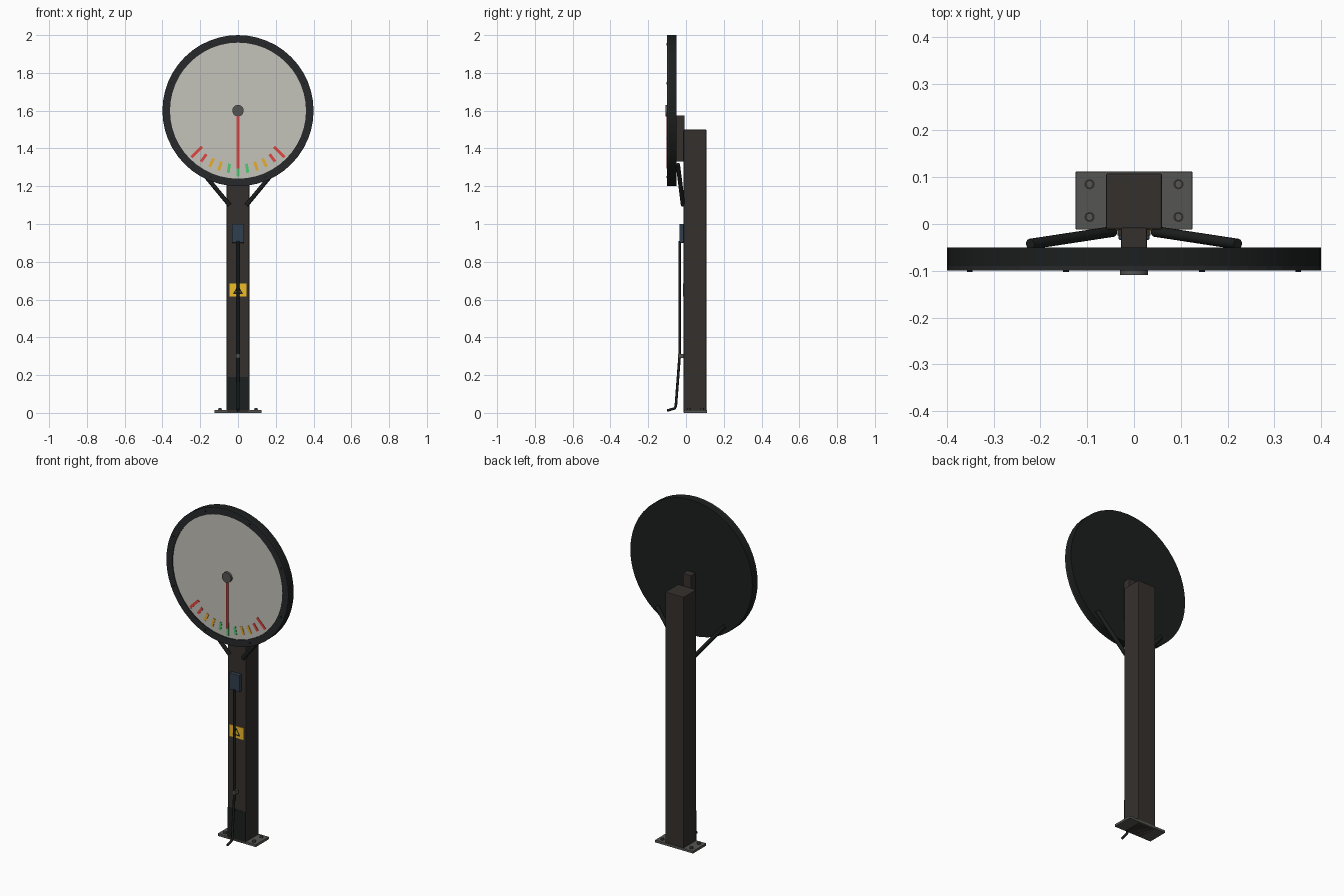
import bpy, math
from mathutils import Vector

if "Cube" in bpy.data.objects:
    bpy.data.objects.remove(bpy.data.objects["Cube"])

CZ = 1.6  # dial centre height


def mat(name, r, g, b):
    m = bpy.data.materials.new(name)
    m.diffuse_color = (r, g, b, 1)
    m.use_nodes = True
    m.node_tree.nodes["Principled BSDF"].inputs["Base Color"].default_value = m.diffuse_color
    return m


STEEL = mat("dark_steel", .035, .03, .026)
BLACK = mat("black", .012, .014, .014)
BROWN = mat("bezel_dark", .02, .022, .024)
GREY = mat("plate_grey", .09, .09, .085)
DIAL = mat("dial_face", .55, .54, .49)
RED = mat("red", .75, .06, .05)
AMBER = mat("amber", .8, .42, .03)
GREEN = mat("green", .08, .6, .16)
BLUE = mat("box_blue", .03, .05, .075)
YELLOW = mat("sign_yellow", .85, .5, .02)


def finish(o, name, m, bevel=0):
    o.name = name
    o.data.materials.append(m)
    if bevel:
        b = o.modifiers.new("bevel", 'BEVEL')
        b.width, b.segments = bevel, 2
    return o


def box(name, lo, hi, m, bevel=0):
    lo, hi = Vector(lo), Vector(hi)
    bpy.ops.mesh.primitive_cube_add(size=1)
    o = bpy.context.object
    for v in o.data.vertices:
        v.co = Vector([(lo[i] + hi[i]) / 2 + v.co[i] * (hi[i] - lo[i]) for i in range(3)])
    return finish(o, name, m, bevel)


def rod(name, a, b, r, m, sides=16, smooth=True):
    a, b = Vector(a), Vector(b)
    d = b - a
    bpy.ops.mesh.primitive_cylinder_add(vertices=sides, radius=r, depth=d.length, location=(a + b) / 2,
                                        rotation=d.to_track_quat('Z', 'Y').to_euler())
    o = bpy.context.object
    if smooth:
        bpy.ops.object.shade_smooth_by_angle()
    return finish(o, name, m)


def mesh(name, verts, faces, m):
    me = bpy.data.meshes.new(name)
    me.from_pydata(verts, [], faces)
    o = bpy.data.objects.new(name, me)
    bpy.context.collection.objects.link(o)
    return finish(o, name, m)


def lathe(name, profile, m, n=48):
    """Closed (radius, y) loop swept round the dial axis."""
    k = len(profile)
    verts = [(r * math.sin(2 * math.pi * i / n), y, CZ + r * math.cos(2 * math.pi * i / n))
             for i in range(n) for r, y in profile]
    faces = [(i * k + j, i * k + (j + 1) % k, (i + 1) % n * k + (j + 1) % k, (i + 1) % n * k + j)
             for i in range(n) for j in range(k)]
    return mesh(name, verts, faces, m)


# post, base plate and anchor bolts
box("post", (-.06, -.012, .0), (.06, .108, 1.5), STEEL, .004)
box("base_plate", (-.125, -.012, 0), (.125, .112, .015), GREY, .002)
for x in (-.095, .095):
    for y in (.015, .085):
        rod("anchor_washer", (x, y, .014), (x, y, .017), .011, STEEL)
        rod("anchor_bolt", (x, y, .016), (x, y, .025), .009, GREY, 6, False)
box("lower_front_panel", (-.06, -.0135, .015), (.06, -.011, .19), BLACK)

# dial mount and diagonal struts
box("mount_block", (-.028, -.055, 1.33), (.028, -.008, 1.575), STEEL, .003)
box("mount_flange", (-.035, -.025, 1.35), (.035, -.01, 1.48), STEEL)
for s in (-1, 1):
    rod("strut", (s * .045, -.016, 1.1), (s * .222, -.043, 1.315), .0115, BLACK)

# housing, bezel and dial face
rod("dial_housing", (0, -.05, CZ), (0, -.09, CZ), .4, BLACK, 48)
lathe("bezel", [(.36, -.088), (.4, -.088), (.4, -.0995), (.36, -.0995)], BROWN)
rod("dial_face", (0, -.085, CZ), (0, -.095, CZ), .362, DIAL, 48)
for i in range(8):
    a = math.radians(22.5 + 45 * i)
    x, z = .38 * math.sin(a), CZ + .38 * math.cos(a)
    rod("bezel_screw", (x, -.098, z), (x, -.103, z), .006, BLACK, 8)

# scale marks, nine degrees apart around the bottom
for i in range(-5, 6):
    a = math.radians(9 * i)
    r0, r1 = (.27, .348) if i in (-5, 0, 5) else (.285, .333)
    c = (GREEN, GREEN, AMBER, AMBER, RED, RED)[abs(i)]
    o = box("scale_mark", (-.0075, -.0975, -r1), (.0075, -.094, -r0), c)
    o.rotation_euler.y = -a
    o.location.z = CZ

# needle and hub
box("needle", (-.0075, -.102, CZ - .305), (.0075, -.0985, CZ), RED)
rod("hub_cap", (0, -.093, CZ), (0, -.109, CZ), .03, GREY, 24)

# control box and cable
box("control_box", (-.033, -.034, .9), (.033, -.01, 1.0), BLUE, .003)
cu = bpy.data.curves.new("cable", 'CURVE')
cu.dimensions, cu.bevel_depth, cu.bevel_resolution, cu.use_fill_caps = '3D', .007, 2, True
sp = cu.splines.new('POLY')
pts = [(-.034, .91), (-.034, .3), (-.046, .14), (-.054, .035), (-.06, .024), (-.1, .012)]
sp.points.add(len(pts) - 1)
for p, (y, z) in zip(sp.points, pts):
    p.co = (0, y, z, 1)
finish(bpy.data.objects.new("cable", cu), "cable", BLACK)
bpy.context.collection.objects.link(bpy.data.objects["cable"])
box("cable_clip", (-.011, -.043, .29), (.011, -.011, .312), GREY, .002)

# warning plate with triangle outline
box("warning_plate", (-.045, -.015, .615), (.045, -.011, .685), YELLOW)
tri = [(r * math.sin(t * math.tau / 3), -.0156, .645 + r * math.cos(t * math.tau / 3))
       for r in (.031, .017) for t in range(3)]
mesh("warning_triangle", tri, [(i, (i + 1) % 3, 3 + (i + 1) % 3, 3 + i) for i in range(3)], BLACK)
